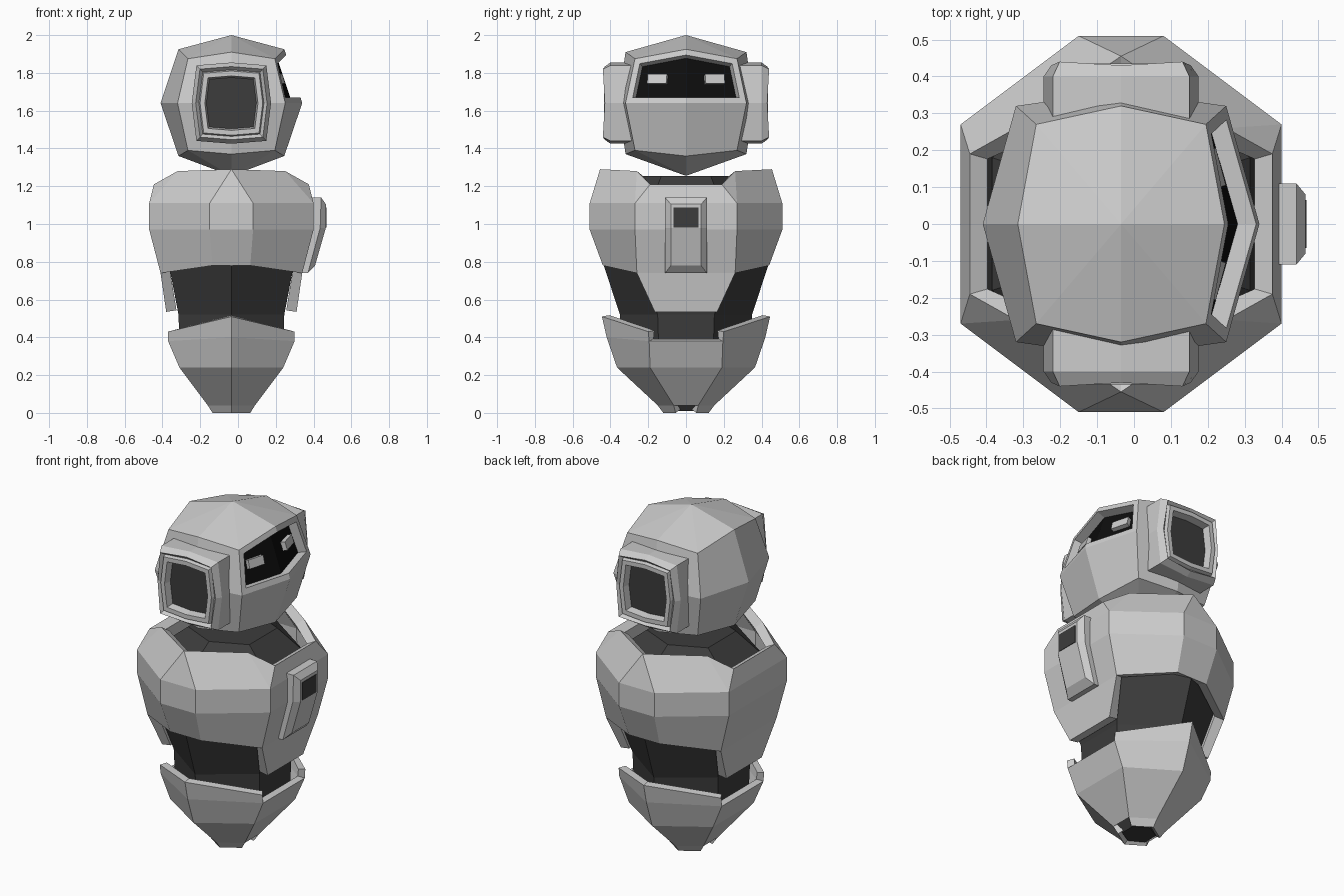
import bpy, bmesh, math
from mathutils import Matrix, Euler

if "Cube" in bpy.data.objects:
    bpy.data.objects.remove(bpy.data.objects["Cube"])

CX = -0.035  # body axis


def material(name, v):
    m = bpy.data.materials.new(name)
    m.diffuse_color = (v, v, v, 1)
    m.use_nodes = True
    m.node_tree.nodes["Principled BSDF"].inputs["Base Color"].default_value = m.diffuse_color
    return m


DARK = material("dark_grey", 0.045)
BLACK = material("black", 0.004)


def finish(bm, name, mats=(), wall=0):
    me = bpy.data.meshes.new(name)
    bm.to_mesh(me)
    bm.free()
    ob = bpy.data.objects.new(name, me)
    bpy.context.collection.objects.link(ob)
    for m in mats:
        me.materials.append(m)
    if wall:
        s = ob.modifiers.new("wall", "SOLIDIFY")
        s.thickness = wall
        s.offset = -1
    return ob


def ring(quadrant):
    """Mirror the points of one quadrant into a full loop."""
    q = list(quadrant)
    r = q[::-1]
    return ([(x, y, z) for x, y, z in q] + [(-x, y, z) for x, y, z in r] +
            [(-x, -y, z) for x, y, z in q] + [(x, -y, z) for x, y, z in r])


def loft(loops, caps=False):
    """Skin between equal-length loops; coincident points are welded."""
    bm = bmesh.new()
    vs = [[bm.verts.new(p) for p in lp] for lp in loops]
    n = len(vs[0])
    for a, b in zip(vs, vs[1:]):
        for i in range(n):
            j = (i + 1) % n
            bm.faces.new((a[i], a[j], b[j], b[i]))
    if caps:
        bm.faces.new(vs[0])
        bm.faces.new(vs[-1])
    bmesh.ops.remove_doubles(bm, verts=bm.verts, dist=1e-4)
    bmesh.ops.recalc_face_normals(bm, faces=bm.faces)
    return bm


def shift(bm, x=0, y=0, z=0):
    bmesh.ops.translate(bm, verts=bm.verts, vec=(x, y, z))
    return bm


def box(name, loc, size, rot=(0, 0, 0), mats=()):
    bm = bmesh.new()
    bmesh.ops.create_cube(bm, size=1, matrix=Matrix.LocRotScale(loc, Euler(rot), size))
    return finish(bm, name, mats)


# Head: a rounded block with a recessed visor in its upper front
head = loft([ring(q) for q in (
    [(0, 0, 2.0)] * 3,
    [(0.28, 0, 1.925), (0.23, 0.27, 1.875), (0, 0.32, 1.91)],
    [(0.375, 0, 1.64), (0.285, 0.32, 1.64), (0, 0.36, 1.64)],
    [(0.28, 0, 1.36), (0.23, 0.27, 1.39), (0, 0.32, 1.37)],
    [(0, 0, 1.255)] * 3)])
shift(head, CX)
visor = [f for f in head.faces
         if f.calc_center_median().x > 0.2 and 1.65 < f.calc_center_median().z < 1.88
         and f.normal.x > 0.75]
bmesh.ops.inset_region(head, faces=visor, thickness=0.032, use_even_offset=True)
bmesh.ops.inset_region(head, faces=visor, thickness=0.002, depth=-0.05, use_even_offset=True)
for f in visor:
    f.material_index = 1
finish(head, "head", (material("shell_grey", 0.8), BLACK))

# Eyes
for s in (-1, 1):
    box("eye", (0.215, s * 0.15, 1.765), (0.03, 0.105, 0.05),
        (0, math.radians(-16), s * math.radians(15)))

# Ears: stepped octagonal rings with a dark sunken disc
def ear_ring(k, depth, corner=0.0):
    q = ring([(0.21 * k, 0, depth), (0.185 * k, 0.2 * k, depth + corner), (0, 0.215 * k, depth)])
    return [(x, d, z) for x, z, d in q]

for s in (-1, 1):
    parts = (("ear", [ear_ring(1, 0.28), ear_ring(1, 0.40), ear_ring(0.9, 0.43, 0.01),
                      ear_ring(0.82, 0.415), ear_ring(0.79, 0.435), ear_ring(0.67, 0.435),
                      ear_ring(0.63, 0.39)], ()),
             ("ear_disc", [ear_ring(0.6, 0.3), ear_ring(0.64, 0.392)], (DARK,)))
    for name, loops, mats in parts:
        bm = loft([[(x, s * y, z) for x, y, z in lp] for lp in loops], caps=True)
        finish(shift(bm, CX, 0, 1.64), name, mats)

# Chest shell: open top with raised shoulders, front and back tongues below
A, B = (0.375, 0.26, 0.74), (0.1, 0.44, 0.78)
chest = loft([ring(q) for q in (
    [(0.41, 0.19, 1.21), (0.285, 0.26, 1.28), (0, 0.455, 1.29)],
    [(0.435, 0.27, 1.11), (0.435, 0.27, 1.11), (0.115, 0.51, 1.11)],
    [(0.435, 0.27, 0.97), (0.435, 0.27, 0.97), (0.115, 0.51, 0.97)],
    [A, A, B],
    [(0.345, 0.165, 0.535), A, B])])
finish(shift(chest, CX), "chest_shell", wall=0.055)

# Dark inner body and neck
core = loft([ring(q) for q in (
    [(0.2, 0.13, 1.255), (0, 0.22, 1.255)],
    [(0.35, 0.18, 1.13), (0, 0.4, 1.15)],
    [(0.37, 0.22, 0.97), (0, 0.45, 0.97)],
    [(0.33, 0.23, 0.78), (0, 0.435, 0.78)],
    [(0.28, 0.15, 0.52), (0, 0.35, 0.52)],
    [(0.275, 0.145, 0.36), (0, 0.34, 0.36)],
    [(0.23, 0.14, 0.24), (0, 0.3, 0.24)],
    [(0.08, 0.045, 0.01), (0, 0.09, 0.01)])], caps=True)
finish(shift(core, CX), "inner_body", (DARK,))

# Lower shell: six-sided tapering cup with peaked sides
cup = loft([ring(q) for q in (
    [(0.335, 0.195, 0.38), (0.335, 0.2, 0.43), (0, 0.445, 0.51)],
    [(0.335, 0.195, 0.38), (0.335, 0.195, 0.38), (0, 0.42, 0.40)],
    [(0.275, 0.19, 0.24), (0.275, 0.19, 0.24), (0, 0.365, 0.24)],
    [(0.125, 0.065, 0.04), (0.125, 0.065, 0.04), (0, 0.15, 0.04)],
    [(0.125, 0.065, 0.04), (0.1, 0.055, 0), (0, 0.12, 0)])])
finish(shift(cup, CX), "lower_shell", wall=0.04)

# Chest unit: bevelled block that follows the chest slope
def unit_loop(w, rows):
    return [(x, w, z) for x, z in rows] + [(x, -w, z) for x, z in rows[::-1]]

unit = loft([unit_loop(0.11, [(0.36, 1.14), (0.36, 0.98), (0.31, 0.74)]),
             unit_loop(0.11, [(0.44, 1.14), (0.435, 0.98), (0.37, 0.74)]),
             unit_loop(0.08, [(0.465, 1.105), (0.465, 0.98), (0.408, 0.78)])])
unit.verts.ensure_lookup_table()
f = unit.verts[-6:]
unit.faces.new((f[0], f[1], f[4], f[5]))
unit.faces.new((f[1], f[2], f[3], f[4]))
bmesh.ops.recalc_face_normals(unit, faces=unit.faces)
finish(unit, "chest_unit")
box("chest_screen", (0.461, 0, 1.035), (0.014, 0.13, 0.105), mats=(DARK,))
